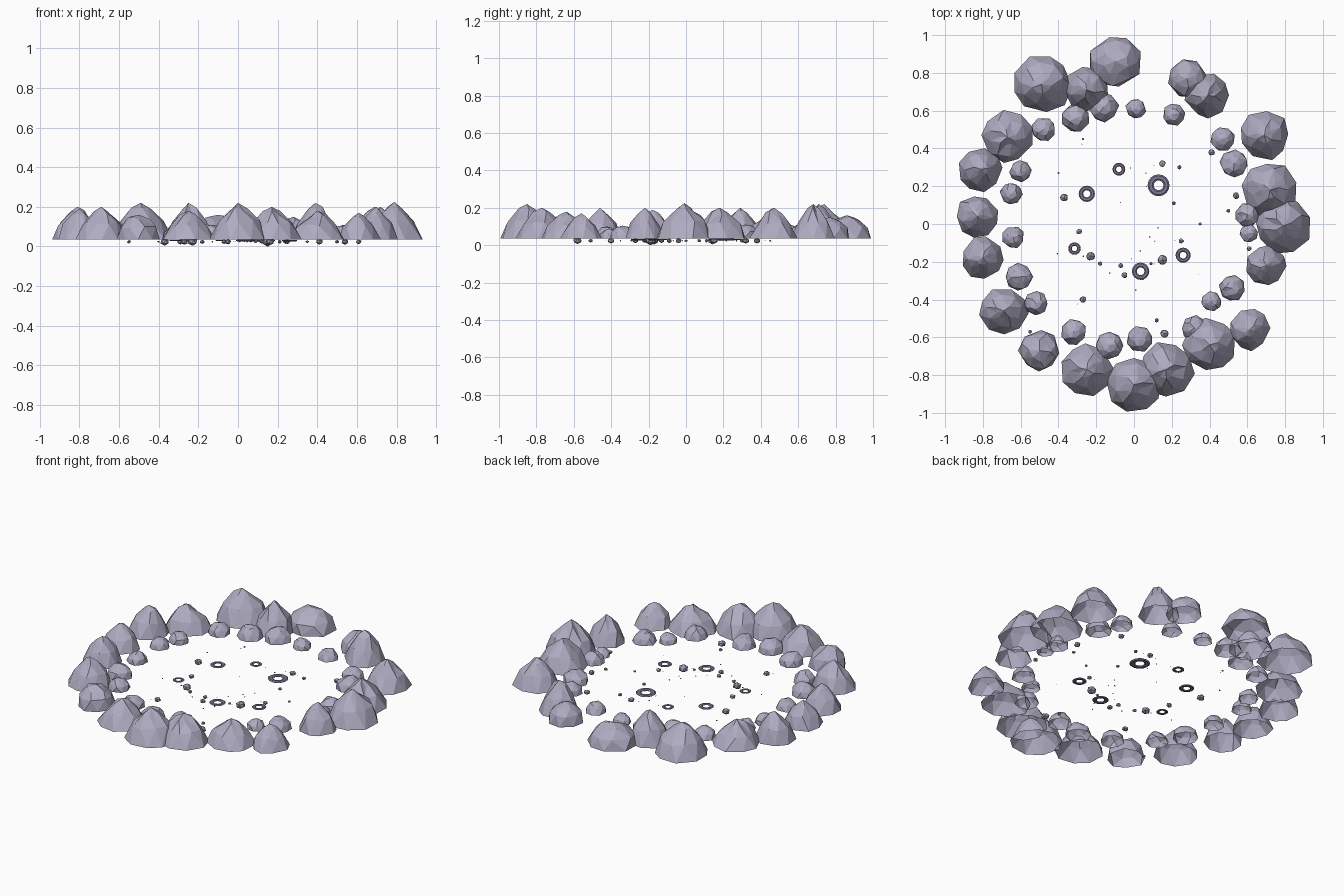
import bpy, bmesh, math, random
from mathutils import Matrix, Vector

random.seed(7)
BASE = 0.035
if "Cube" in bpy.data.objects:
    bpy.data.objects.remove(bpy.data.objects["Cube"])


def material(name, rgb):
    m = bpy.data.materials.new(name)
    m.use_nodes = True
    m.diffuse_color = (*rgb, 1)
    m.node_tree.nodes["Principled BSDF"].inputs["Base Color"].default_value = (*rgb, 1)
    return m


rock_grey = material("lilac grey rock", (0.43, 0.41, 0.54))
pebble_grey = material("pebble grey", (0.33, 0.31, 0.41))
crater_grey = material("crater purple grey", (0.22, 0.19, 0.30))


def finish(bm, name, mat):
    mesh = bpy.data.meshes.new(name)
    bmesh.ops.recalc_face_normals(bm, faces=bm.faces)
    bm.to_mesh(mesh)
    bm.free()
    mesh.materials.append(mat)
    obj = bpy.data.objects.new(name, mesh)
    bpy.context.collection.objects.link(obj)
    return obj


def mound(name, x, y, r, top, sharp):
    """Faceted open-bottomed rock: staggered rings rising to an apex."""
    bm = bmesh.new()
    n = 9 if sharp else 8
    height = top - BASE
    profile = [(1, 0), (0.68, 0.5), (0.3, 0.83)] if sharp else [(1, 0), (0.84, 0.5), (0.48, 0.86)]
    start = random.uniform(0, math.tau)
    rings = []
    for level, (pr, pz) in enumerate(profile):
        ring = []
        for i in range(n):
            a = start + math.tau * (i + level / 2 + random.uniform(-0.15, 0.15)) / n
            rad = r * pr * random.uniform(0.92, 1.04 if level == 0 else 1.12)
            z = BASE + height * pz * random.uniform(0.88, 1.08)
            ring.append(bm.verts.new((x + rad * math.cos(a), y + rad * math.sin(a), z)))
        rings.append(ring)
    apex = bm.verts.new((x, y, top))
    for low, high in zip(rings, rings[1:]):
        for i in range(n):
            j = (i + 1) % n
            bm.faces.new((low[i], low[j], high[i]))
            bm.faces.new((low[j], high[j], high[i]))
    for i in range(n):
        bm.faces.new((rings[-1][i], rings[-1][(i + 1) % n], apex))
    return finish(bm, name, rock_grey)


# Outer ring of big peaks: x, y, radius, top height
peaks = [
    (-.49, .74, .16, .22), (-.25, .71, .125, .22), (-.1, .86, .14, .16), (.28, .77, .105, .15),
    (.39, .68, .12, .22), (.69, .47, .135, .2), (.72, .18, .15, .2), (.79, -.01, .15, .225),
    (.7, -.22, .11, .2), (.61, -.56, .11, .17), (.4, -.64, .145, .18), (.17, -.77, .15, .2),
    (0, -.85, .15, .22), (-.25, -.77, .14, .18), (-.5, -.67, .11, .16), (-.69, -.46, .13, .2),
    (-.8, -.18, .115, .19), (-.83, .04, .115, .18), (-.81, .29, .12, .2), (-.67, .46, .14, .18),
]
for k, (x, y, r, top) in enumerate(peaks):
    mound(f"peak_{k}", x, y, r, top, top > 0.165)

# Inner ring of low boulders: x, y, radius
boulders = [
    (-.48, .5, .065), (-.31, .56, .075), (-.16, .62, .08), (.01, .61, .055), (.21, .58, .06),
    (.47, .45, .065), (.53, .32, .075), (.6, .05, .065), (.61, -.05, .05), (.52, -.34, .07),
    (.41, -.41, .055), (.32, -.55, .07), (.03, -.61, .07), (-.13, -.64, .075), (-.32, -.57, .07),
    (-.52, -.42, .065), (-.61, -.28, .075), (-.64, -.07, .06), (-.65, .16, .06), (-.6, .28, .06),
]
for k, (x, y, r) in enumerate(boulders):
    mound(f"boulder_{k}", x, y, r, BASE + r, False)


def pebble(name, x, y, r):
    """Small closed stone, slightly lumpy."""
    bm = bmesh.new()
    bmesh.ops.create_icosphere(bm, subdivisions=1, radius=r)
    for v in bm.verts:
        v.co *= random.uniform(0.85, 1.05)
        v.co.z *= 0.8
        v.co += Vector((x, y, 0.024))
    return finish(bm, name, pebble_grey)


# Scattered stones on the open ground: x, y, radius
stones = [
    (-.37, .14, .025), (-.29, -.04, .018), (-.23, -.17, .027), (-.27, -.4, .02), (-.07, -.22, .015),
    (.15, -.19, .03), (.25, -.09, .016), (.15, .32, .02), (.24, .3, .013), (.21, .11, .012),
    (.41, .38, .02), (.54, .15, .02), (.5, .07, .012), (.16, -.58, .025), (.12, -.51, .013),
    (-.27, .45, .007), (.35, 0, .009), (-.05, -.27, .018), (-.18, -.21, .013), (.09, -.21, .01),
    (-.55, -.57, .012), (.61, -.13, .015), (-.4, .27, .006),
]
for k, (x, y, r) in enumerate(stones):
    pebble(f"stone_{k}", x, y, r)
for k in range(24):
    a, d = random.uniform(0, math.tau), random.uniform(0.1, 0.6)
    pebble(f"grit_{k}", d * math.cos(a), d * math.sin(a), random.uniform(0.002, 0.005))

# Flat crater rims: x, y, outer radius
craters = [(-.08, .29, .034), (.13, .205, .058), (-.25, .16, .043),
           (-.315, -.13, .033), (.035, -.25, .046), (.26, -.165, .04)]
for k, (x, y, r) in enumerate(craters):
    bpy.ops.mesh.primitive_torus_add(major_segments=16, minor_segments=6, location=(x, y, 0.03),
                                     major_radius=r * 0.72, minor_radius=r * 0.28)
    rim = bpy.context.object
    rim.name = f"crater_rim_{k}"
    rim.data.transform(Matrix.Diagonal((1, 1, 0.4, 1)))
    rim.data.materials.append(crater_grey)
